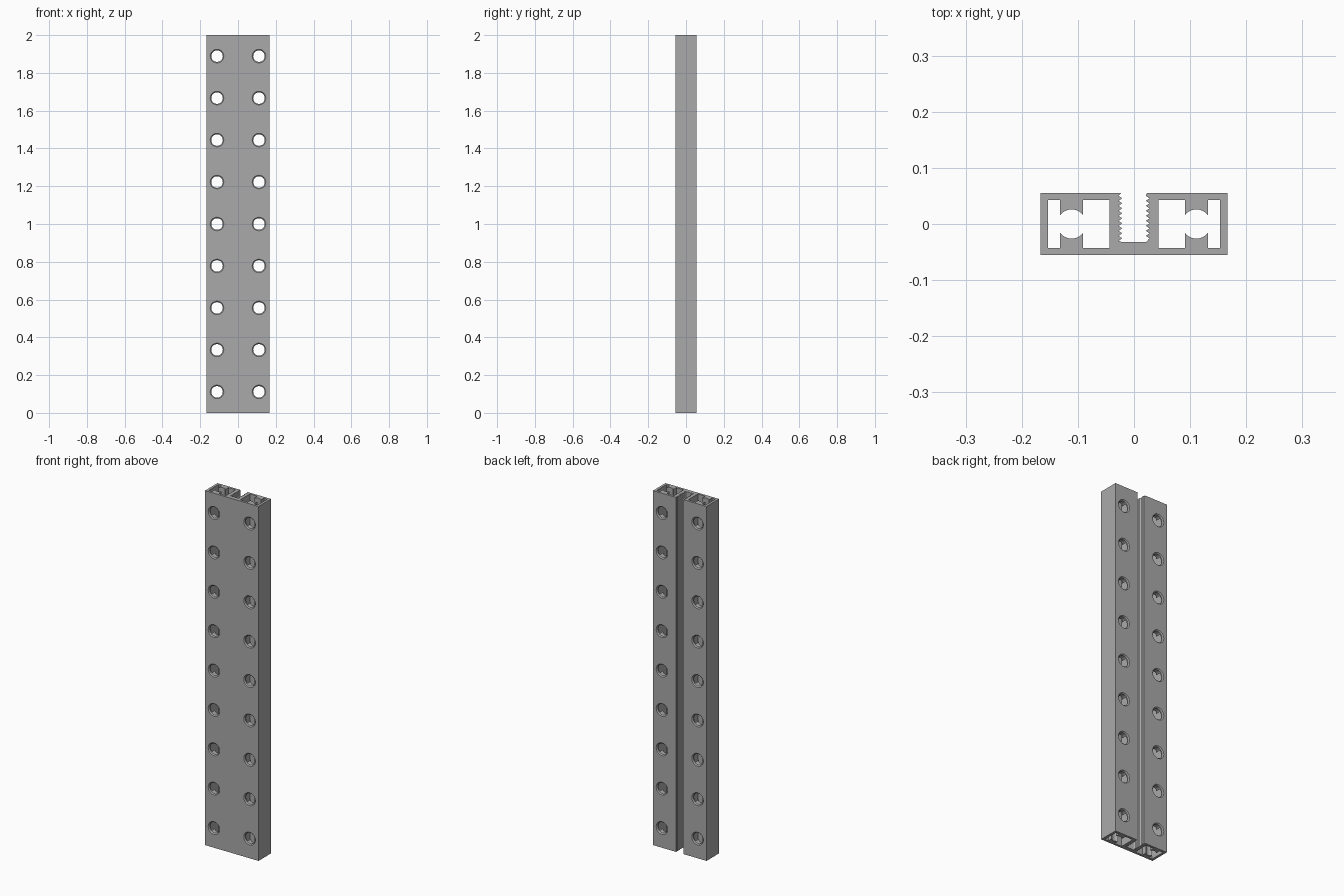
import bpy, bmesh
from math import sin, cos, pi, radians, sqrt
from mathutils import Vector

cube = bpy.data.objects.get("Cube")
if cube:
    bpy.data.objects.remove(cube, do_unlink=True)

LENGTH = 2.0
HALF_W, HALF_D = 0.167, 0.0555
PITCH = LENGTH / 9          # hole spacing
HOLE_X = PITCH / 2          # hole rows, left and right

metal = bpy.data.materials.new("aluminium grey")
metal.use_nodes = True
grey = (0.40, 0.40, 0.40, 1)
metal.diffuse_color = grey
metal.node_tree.nodes["Principled BSDF"].inputs["Base Color"].default_value = grey


def add_prism(bm, outline, z0, z1):
    """Extrude an (x, y) outline from z0 to z1."""
    face = bm.faces.new([bm.verts.new((x, y, z0)) for x, y in outline])
    new = bmesh.ops.extrude_face_region(bm, geom=[face])["geom"]
    verts = [v for v in new if isinstance(v, bmesh.types.BMVert)]
    bmesh.ops.translate(bm, verts=verts, vec=Vector((0, 0, z1 - z0)))


def add_lathe(bm, profile, x, z, sides=32):
    """Revolve (radius, y) points about an axis along y, with closed ends."""
    rings = [[bm.verts.new((x + r * cos(2 * pi * i / sides), y, z + r * sin(2 * pi * i / sides)))
              for i in range(sides)] for r, y in profile]
    for a, b in zip(rings, rings[1:]):
        for i in range(sides):
            j = (i + 1) % sides
            bm.faces.new((a[i], a[j], b[j], b[i]))
    bm.faces.new(rings[0])
    bm.faces.new(rings[-1])


def make_object(name, bm):
    bmesh.ops.recalc_face_normals(bm, faces=bm.faces[:])
    mesh = bpy.data.meshes.new(name)
    bm.to_mesh(mesh)
    bm.free()
    mesh.materials.append(metal)
    obj = bpy.data.objects.new(name, mesh)
    bpy.context.collection.objects.link(obj)
    return obj


def thread_side(side, phase):
    """Saw-toothed slot wall, from the slot floor up to the back face."""
    floor, pitch = -0.032, 0.0089
    pts, y, deep = [(side * 0.022, floor)], floor + phase, True
    while y < HALF_D - 0.001:
        pts.append((side * (0.0275 if deep else 0.021), y))
        y, deep = y + pitch / 2, not deep
    pts.append((side * 0.023, HALF_D))
    return pts


# Outer section with the threaded slot open at the back
outline = [(-HALF_W, -HALF_D), (HALF_W, -HALF_D), (HALF_W, HALF_D)]
outline += thread_side(1, 0.0065)[::-1] + thread_side(-1, 0.002)
outline += [(-HALF_W, HALF_D)]
bm = bmesh.new()
add_prism(bm, outline, 0, LENGTH)
beam = make_object("slotted_beam", bm)

# Hollow chambers, narrowed by a pair of scooped ribs
IN, OUT, TOP, RIB, SCOOP = 0.044, 0.153, 0.0425, 0.0205, 0.0255
arc = [RIB * (1 - i / 5) for i in range(11)]
upper = [(OUT, TOP), (HOLE_X + RIB, TOP)]
upper += [(HOLE_X + t, sqrt(SCOOP ** 2 - t * t) + 0.0005) for t in arc]
upper += [(HOLE_X - RIB, TOP), (IN, TOP)]
chamber = upper + [(x, -y) for x, y in reversed(upper)]
bm = bmesh.new()
for side in (-1, 1):
    add_prism(bm, [(side * x, y) for x, y in chamber], -0.1, LENGTH + 0.1)
chambers = make_object("chamber_cutter", bm)

# Chamfered cross holes in two rows
R, RIM, CHAMFER, REACH = 0.0305, 0.036, 0.0055, HALF_D + 0.01
half = [(RIM, -REACH), (RIM, -HALF_D), (R, CHAMFER - HALF_D)]
bore = half + [(r, -y) for r, y in reversed(half)]
bm = bmesh.new()
for side in (-1, 1):
    for i in range(9):
        add_lathe(bm, bore, side * HOLE_X, (i + 0.5) * PITCH)
bores = make_object("hole_cutter", bm)

# Cut, then keep only the finished beam
for cutter in (chambers, bores):
    cutter.hide_render = True
    mod = beam.modifiers.new(cutter.name, 'BOOLEAN')
    mod.operation, mod.solver, mod.object = 'DIFFERENCE', 'EXACT', cutter
graph = bpy.context.evaluated_depsgraph_get()
finished = bpy.data.meshes.new_from_object(beam.evaluated_get(graph))
beam.modifiers.clear()
beam.data = finished
for cutter in (chambers, bores):
    bpy.data.objects.remove(cutter, do_unlink=True)

bpy.ops.object.select_all(action='DESELECT')
beam.select_set(True)
bpy.context.view_layer.objects.active = beam
bpy.ops.object.shade_smooth_by_angle(angle=radians(25))
